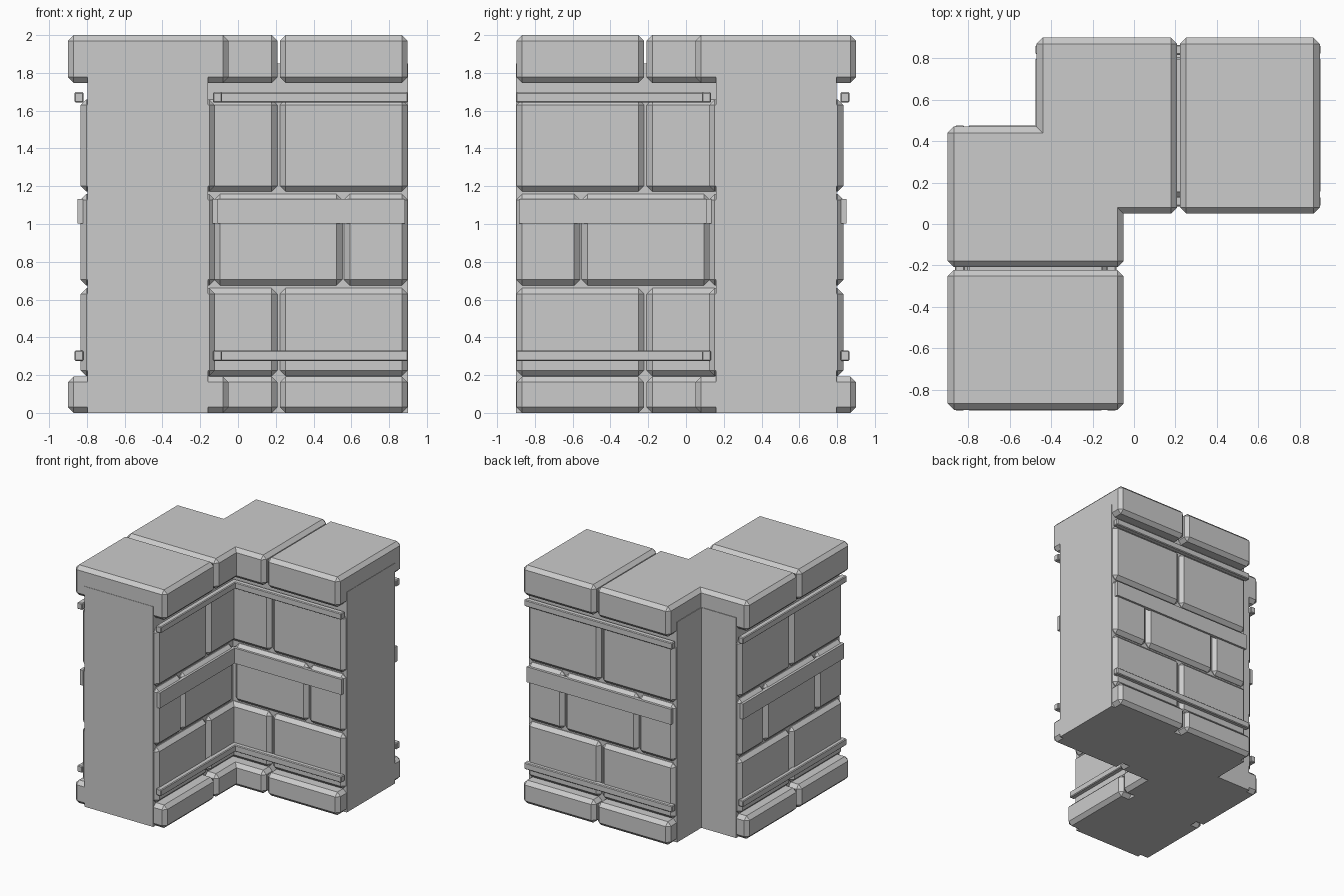
import bpy
import bmesh

cube = bpy.data.objects.get("Cube")
if cube:
    bpy.data.objects.remove(cube, do_unlink=True)

GREY = (0.6, 0.6, 0.6, 1.0)
stone = bpy.data.materials.new("grey stone")
stone.use_nodes = True
stone.diffuse_color = GREY
stone.node_tree.nodes["Principled BSDF"].inputs["Base Color"].default_value = GREY


def prism(name, outline, z0, z1, bevel=0.0):
    """Upright prism over a plan outline, with its convex edges chamfered."""
    bm = bmesh.new()
    base = bm.faces.new([bm.verts.new((x, y, z0)) for x, y in outline])
    top = bmesh.ops.extrude_face_region(bm, geom=[base])["geom"]
    for v in top:
        if isinstance(v, bmesh.types.BMVert):
            v.co.z = z1
    bmesh.ops.recalc_face_normals(bm, faces=bm.faces)
    if bevel:
        convex = [e for e in bm.edges if e.is_convex]
        bmesh.ops.bevel(bm, geom=convex, offset=bevel, segments=1,
                        profile=0.5, affect='EDGES', clamp_overlap=True)
    mesh = bpy.data.meshes.new(name)
    bm.to_mesh(mesh)
    bm.free()
    mesh.materials.append(stone)
    obj = bpy.data.objects.new(name, mesh)
    bpy.context.collection.objects.link(obj)
    return obj


def arm_block(name, x0, x1, y0, y1, z0, z1, bevel):
    """Block on the side arm and its twin across the diagonal on the front arm."""
    side = [(x0, y0), (x1, y0), (x1, y1), (x0, y1)]
    prism("side_" + name, side, z0, z1, bevel)
    prism("front_" + name, [(-y, -x) for x, y in side], z0, z1, bevel)


def corner_outline(end, inner, outer, notch):
    """L-shaped plan, symmetric across the diagonal, with a notched back corner."""
    half = [(-inner, inner), (end, inner), (end, outer), (-notch, outer)]
    return half + [(-notch, notch)] + [(-y, -x) for x, y in reversed(half[1:])]


# Plain core wall, exposed at the arm ends and in the notch
prism("core_wall", corner_outline(0.9, 0.158, 0.797, 0.475), 0, 1.85)

# Base course, brick courses and cap course: one corner stone and two arm stones
SEAM = 0.208
NEXT = 0.222
CHAMFER = 0.03
courses = [
    ("base", 0.05, 0.9, 0.0, 0.193),
    ("lower_brick", 0.122, 0.833, 0.195, 0.66),
    ("upper_brick", 0.122, 0.833, 1.172, 1.66),
    ("cap", 0.05, 0.9, 1.747, 2.0),
]
for name, inner, outer, z0, z1 in courses:
    prism("corner_" + name, corner_outline(SEAM, inner, outer, 0.47), z0, z1, CHAMFER)
    arm_block(name, NEXT, 0.897, inner, outer, z0, z1, CHAMFER)

# Middle course with staggered joints
for name, x0, x1, y0 in [("middle_long_brick", -0.125, 0.552, 0.122),
                         ("middle_end_brick", 0.562, 0.897, 0.122),
                         ("middle_corner_brick", -0.47, -0.135, 0.5)]:
    arm_block(name, x0, x1, y0, 0.833, 0.675, 1.158, CHAMFER)

# Thin rails and the flat middle band along both faces of each arm
for name, z0, z1 in [("lower_rail", 0.275, 0.33), ("upper_rail", 1.643, 1.698)]:
    arm_block("inner_" + name, -0.133, 0.9, 0.085, 0.133, z0, z1, 0.006)
    arm_block("outer_" + name, -0.475, 0.9, 0.817, 0.865, z0, z1, 0.006)
arm_block("inner_band", -0.122, 0.885, 0.107, 0.135, 1.003, 1.132, 0)
arm_block("outer_band", -0.455, 0.885, 0.82, 0.85, 1.003, 1.132, 0)
